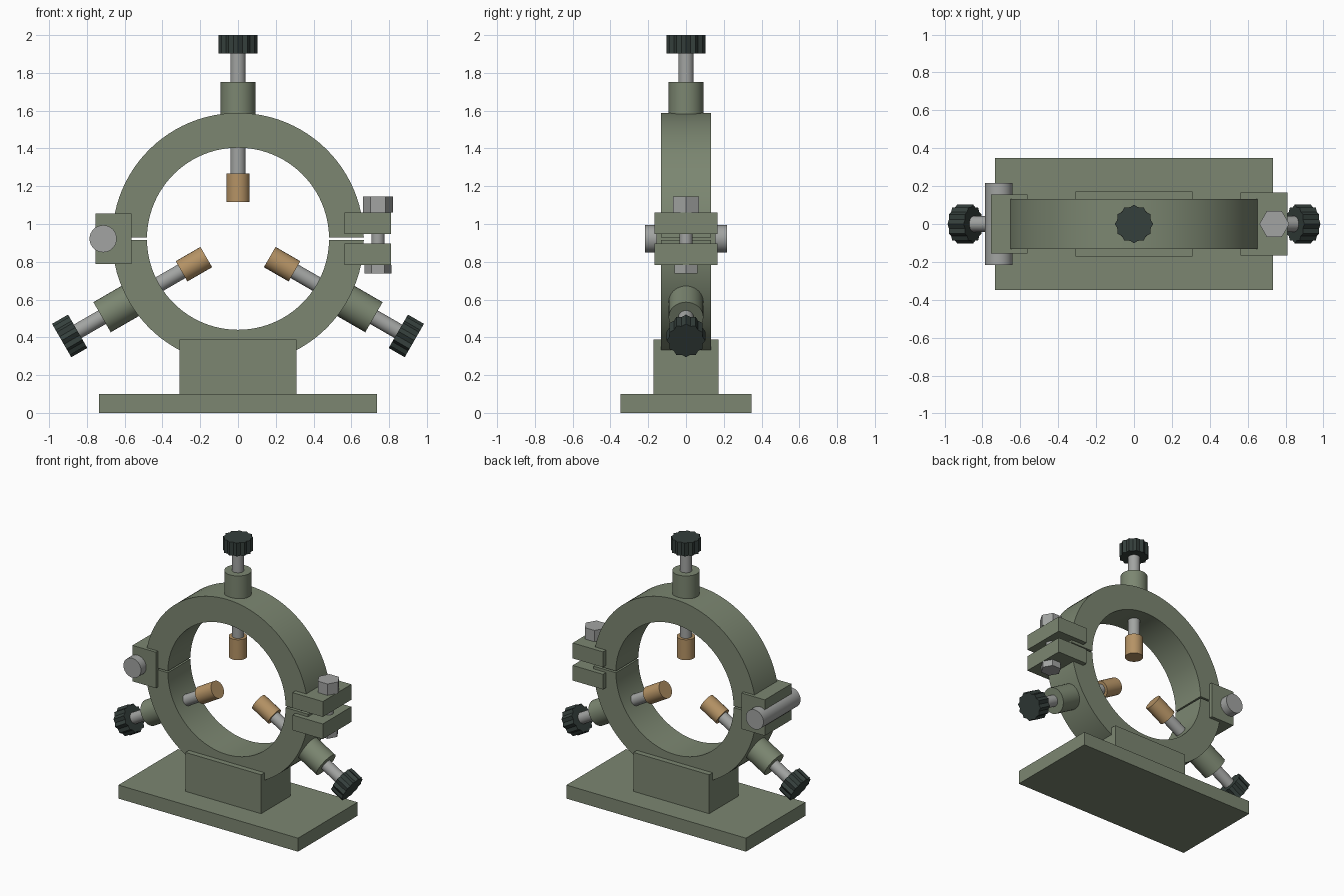
import bpy, bmesh
from math import sin, cos, asin, pi, radians
from mathutils import Matrix, Vector

if "Cube" in bpy.data.objects:
    bpy.data.objects.remove(bpy.data.objects["Cube"])

CZ = 0.922            # height of the ring centre
R_OUT, R_IN, GAP = 0.666, 0.482, 0.006


def material(name, rgb):
    m = bpy.data.materials.new(name)
    m.diffuse_color = (*rgb, 1)
    m.use_nodes = True
    m.node_tree.nodes["Principled BSDF"].inputs["Base Color"].default_value = m.diffuse_color
    return m


GREEN = material("green_paint", (0.20, 0.24, 0.165))
STEEL = material("steel", (0.36, 0.37, 0.36))
BRASS = material("brass", (0.46, 0.29, 0.13))
DARK = material("dark_grip", (0.035, 0.05, 0.045))


def prism(name, pts, z0, z1, mat, matrix=Matrix()):
    """Extrude a 2D outline from z0 to z1, then place it."""
    bm = bmesh.new()
    low = [bm.verts.new((x, y, z0)) for x, y in pts]
    top = [bm.verts.new((x, y, z1)) for x, y in pts]
    bm.faces.new(low[::-1])
    bm.faces.new(top)
    n = len(pts)
    for i in range(n):
        j = (i + 1) % n
        bm.faces.new((low[i], low[j], top[j], top[i]))
    bm.transform(matrix)
    bmesh.ops.recalc_face_normals(bm, faces=bm.faces)
    me = bpy.data.meshes.new(name)
    bm.to_mesh(me)
    bm.free()
    me.materials.append(mat)
    ob = bpy.data.objects.new(name, me)
    bpy.context.collection.objects.link(ob)
    bpy.ops.object.select_all(action='DESELECT')
    ob.select_set(True)
    bpy.context.view_layer.objects.active = ob
    bpy.ops.object.shade_smooth_by_angle(angle=radians(20))
    return ob


def box(name, x0, x1, hy, z0, z1, mat=GREEN):
    return prism(name, [(x0, -hy), (x1, -hy), (x1, hy), (x0, hy)], z0, z1, mat)


def circle(r, n=32):
    return [(r * cos(2 * pi * i / n), r * sin(2 * pi * i / n)) for i in range(n)]


def arc(r, n=48):
    a = asin(GAP / r)
    return [(r * cos(a + (pi - 2 * a) * i / n), r * sin(a + (pi - 2 * a) * i / n))
            for i in range(n + 1)]


# base and pedestal
box("base_plate", -0.735, 0.735, 0.348, 0, 0.10)
box("pedestal", -0.31, 0.31, 0.172, 0.10, 0.388)

# split ring: two half annuli
upright = Matrix.Translation((0, 0, CZ)) @ Matrix.Rotation(pi / 2, 4, 'X')
half = arc(R_OUT) + arc(R_IN)[::-1]
prism("upper_ring_half", half, -0.132, 0.132, GREEN, upright)
prism("lower_ring_half", [(x, -y) for x, y in half], -0.132, 0.132, GREEN, upright)

# hinge on the left
box("hinge_block", -0.754, -0.563, 0.156, 0.789, 1.055)
prism("hinge_pin", circle(0.072), -0.217, 0.217, STEEL,
      Matrix.Translation((-0.714, 0, 0)) @ upright)

# clamp ears with bolt on the right
box("upper_clamp_ear", 0.563, 0.811, 0.167, 0.948, 1.062)
box("lower_clamp_ear", 0.563, 0.811, 0.167, 0.784, 0.896)
bolt = Matrix.Translation((0.741, 0, 0))
prism("clamp_bolt_shank", circle(0.035, 24), 0.74, 1.10, STEEL, bolt)
prism("clamp_bolt_head", circle(0.079, 6), 1.062, 1.146, STEEL, bolt)
prism("clamp_nut", circle(0.071, 6), 0.737, 0.784, STEEL, bolt)

# three radial jaws, each a boss, screw, tip and fluted knob
flutes = []
for i in range(24):
    r = 0.102 if i % 2 == 0 else 0.090
    flutes.append((r * cos(pi * i / 12), r * sin(pi * i / 12)))

for label, angle in (("top", 0), ("right", 120), ("left", -120)):
    m = Matrix.Translation((0, 0, CZ)) @ Matrix.Rotation(radians(angle), 4, 'Y')
    prism(label + "_boss", circle(0.092), 0.60, 0.831, GREEN, m)
    prism(label + "_screw", circle(0.041, 24), 0.30, 1.0, STEEL, m)
    prism(label + "_tip", circle(0.062, 24), 0.194, 0.345, BRASS, m)
    prism(label + "_knob", flutes, 0.98, 1.078, DARK, m)
